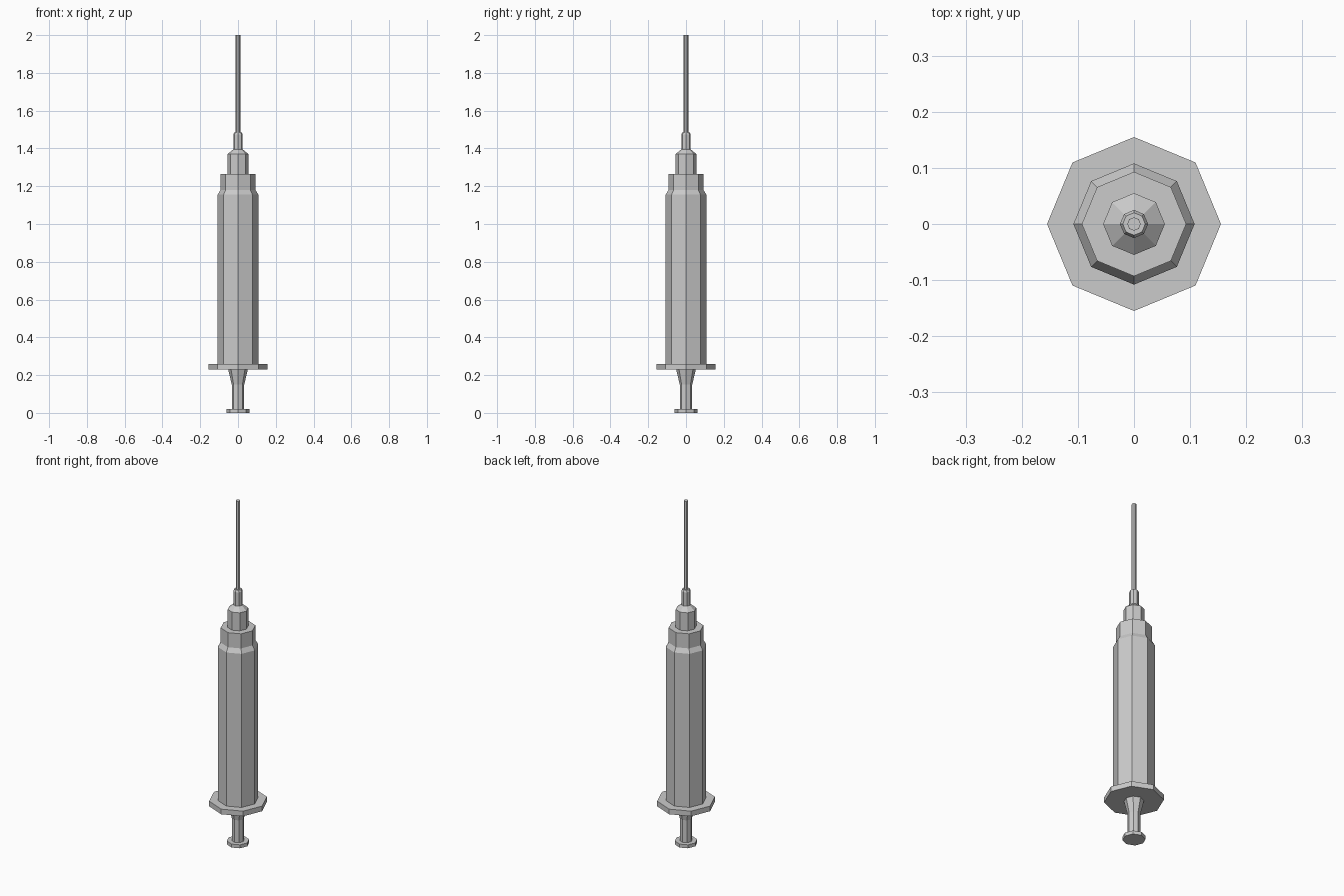
import bpy
import bmesh
from math import cos, sin, tau

cube = bpy.data.objects.get("Cube")
if cube:
    bpy.data.objects.remove(cube, do_unlink=True)

SIDES = 8

grey = bpy.data.materials.new("plain grey")
grey.use_nodes = True
grey.diffuse_color = (0.6, 0.6, 0.6, 1)
grey.node_tree.nodes["Principled BSDF"].inputs["Base Color"].default_value = (0.6, 0.6, 0.6, 1)


def turned(name, profile):
    """Closed eight-sided solid from (radius, height) pairs, bottom to top."""
    bm = bmesh.new()
    rings = [[bm.verts.new((r * cos(tau * i / SIDES), r * sin(tau * i / SIDES), z))
              for i in range(SIDES)] for r, z in profile]
    for low, high in zip(rings, rings[1:]):
        for i in range(SIDES):
            j = (i + 1) % SIDES
            bm.faces.new((low[i], low[j], high[j], high[i]))
    bm.faces.new(rings[0][::-1])
    bm.faces.new(rings[-1])
    mesh = bpy.data.meshes.new(name)
    bm.to_mesh(mesh)
    bm.free()
    mesh.materials.append(grey)
    obj = bpy.data.objects.new(name, mesh)
    bpy.context.collection.objects.link(obj)
    return obj


# Plunger: thumb disc and flared stem
turned("thumb_disc", [(0.06, 0), (0.06, 0.02)])
turned("plunger_stem", [(0.033, 0.02), (0.033, 0.15), (0.052, 0.23)])

# Barrel: finger flange and body with a stepped shoulder
turned("finger_flange", [(0.155, 0.23), (0.155, 0.26)])
turned("barrel", [(0.108, 0.26), (0.108, 1.155), (0.093, 1.18), (0.093, 1.265)])

# Needle: hub, neck and shaft
turned("needle_hub", [(0.055, 1.265), (0.055, 1.37), (0.025, 1.395)])
turned("needle_neck", [(0.025, 1.395), (0.025, 1.475), (0.02, 1.485)])
turned("needle_shaft", [(0.012, 1.485), (0.012, 2.0)])
